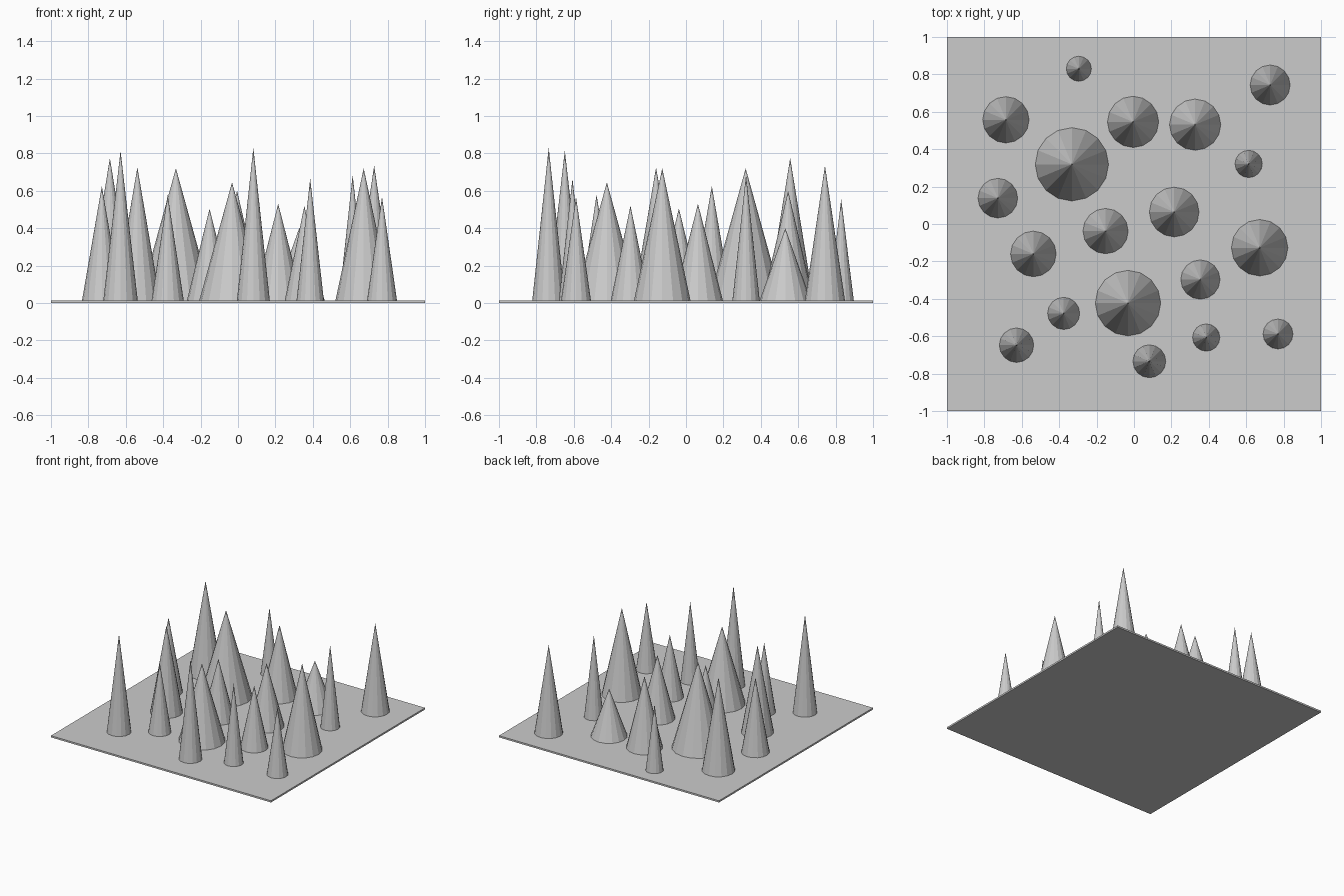
import bpy

PLATE = 0.014

# base plate
bpy.ops.mesh.primitive_cube_add(size=1, location=(0, 0, PLATE / 2))
plate = bpy.context.object
plate.name = "base_plate"
plate.scale = (2, 2, PLATE)

# spikes: x, y, base radius, tip height
SPIKES = [
    (-0.295, 0.83, 0.067, 0.555), (0.728, 0.743, 0.107, 0.735),
    (-0.685, 0.557, 0.124, 0.775), (-0.005, 0.546, 0.137, 0.60),
    (0.327, 0.531, 0.137, 0.40), (-0.332, 0.319, 0.196, 0.72),
    (0.613, 0.321, 0.073, 0.685), (-0.728, 0.138, 0.106, 0.625),
    (0.215, 0.064, 0.133, 0.53), (-0.152, -0.038, 0.121, 0.505),
    (-0.538, -0.16, 0.122, 0.725), (0.672, -0.127, 0.151, 0.72),
    (0.355, -0.297, 0.105, 0.52), (-0.032, -0.423, 0.175, 0.645),
    (-0.376, -0.478, 0.086, 0.58), (-0.628, -0.648, 0.092, 0.815),
    (0.082, -0.734, 0.088, 0.83), (0.386, -0.607, 0.073, 0.665),
    (0.77, -0.588, 0.08, 0.568),
]
for i, (x, y, r, top) in enumerate(SPIKES):
    bpy.ops.mesh.primitive_cone_add(
        vertices=16, radius1=r, radius2=0, depth=top - PLATE,
        location=(x, y, (top + PLATE) / 2))
    bpy.context.object.name = f"spike_{i + 1}"
